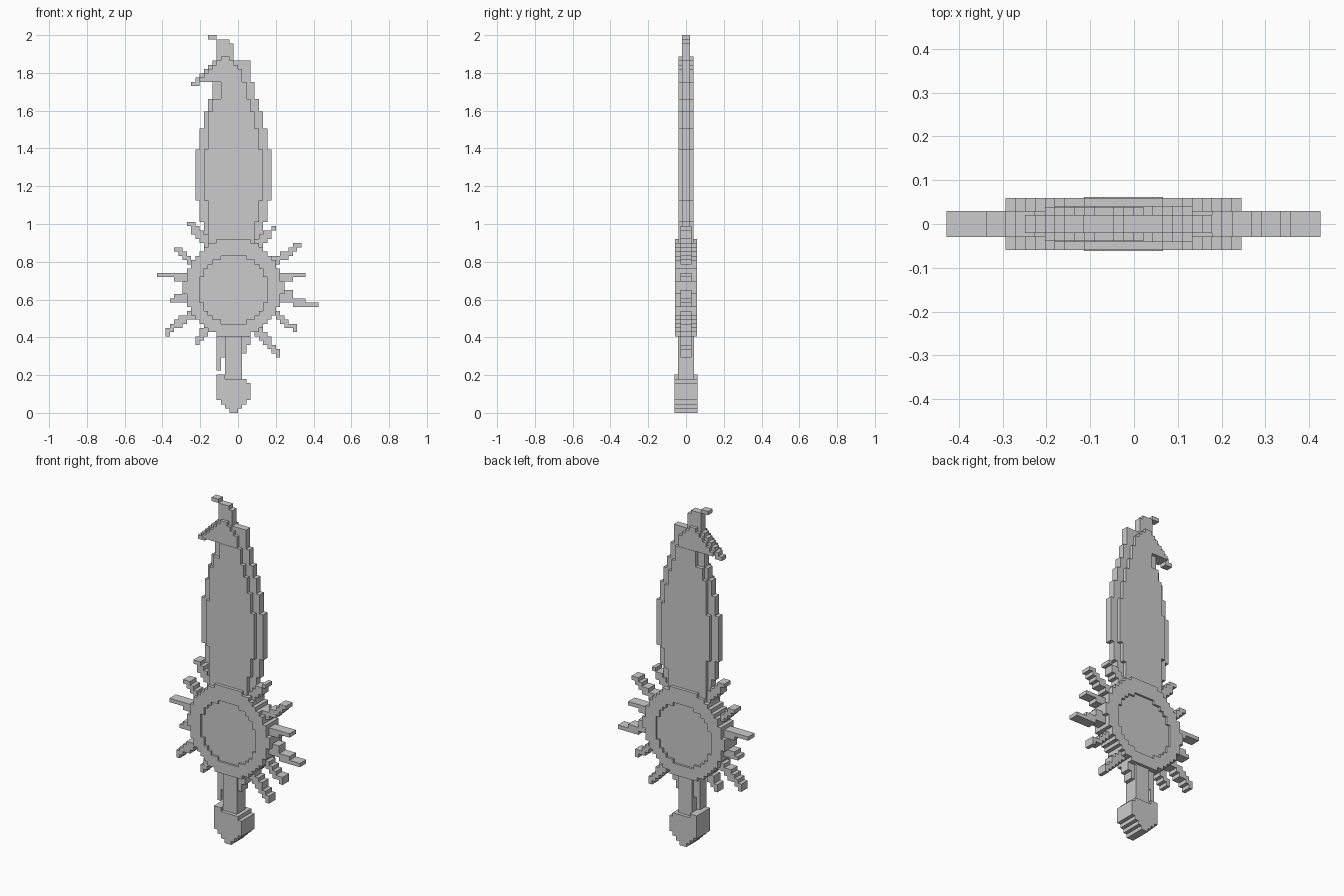
import bpy, bmesh, math
from mathutils import Vector

if "Cube" in bpy.data.objects:
    bpy.data.objects.remove(bpy.data.objects["Cube"])

U = 2 / 89          # block size
X0 = -0.0237        # x of the model's centre line
GUARD = Vector((X0, 29.5 * U))
FACE = Vector((X0, 29 * U))

mat = bpy.data.materials.new("light grey")
mat.diffuse_color = (0.6, 0.6, 0.6, 1)
mat.use_nodes = True
mat.node_tree.nodes["Principled BSDF"].inputs["Base Color"].default_value = mat.diffuse_color


def block_solid(name, cells, half_y):
    """Merge a set of (column, row) blocks into one flat solid."""
    bm = bmesh.new()
    cache = {}

    def v(i, y, k):
        key = (i, y, k)
        if key not in cache:
            cache[key] = bm.verts.new((X0 + i * U, y * half_y, k * U))
        return cache[key]

    for i, k in cells:
        a, b, c, d = (i, k), (i + 1, k), (i + 1, k + 1), (i, k + 1)
        bm.faces.new([v(p[0], -1, p[1]) for p in (a, b, c, d)])
        bm.faces.new([v(p[0], 1, p[1]) for p in (d, c, b, a)])
        for p, q, n in ((a, b, (i, k - 1)), (b, c, (i + 1, k)),
                        (c, d, (i, k + 1)), (d, a, (i - 1, k))):
            if n not in cells:
                bm.faces.new((v(p[0], -1, p[1]), v(p[0], 1, p[1]),
                              v(q[0], 1, q[1]), v(q[0], -1, q[1])))
    bmesh.ops.recalc_face_normals(bm, faces=bm.faces)
    me = bpy.data.meshes.new(name)
    bm.to_mesh(me)
    bm.free()
    me.materials.append(mat)
    ob = bpy.data.objects.new(name, me)
    bpy.context.collection.objects.link(ob)
    return ob


def bands(rows, top):
    """Blocks of stacked bands (bottom z, left x, right x)."""
    cells = set()
    for n, (z, xl, xr) in enumerate(rows):
        z2 = rows[n + 1][0] if n + 1 < len(rows) else top
        for k in range(round(z / U), round(z2 / U)):
            for i in range(round((xl - X0) / U), round((xr - X0) / U)):
                cells.add((i, k))
    return cells


def middle(i, k):
    return Vector((X0 + (i + 0.5) * U, (k + 0.5) * U))


def disc(centre, r):
    return {(i, k) for i in range(-14, 14) for k in range(15, 45)
            if (middle(i, k) - centre).length < r}


def spike(tip, base, w_base=0.025, w_tip=0.0135):
    """Blocks of a tapered ray from base to tip."""
    a, b = Vector(base), Vector(tip)
    d = b - a
    cells = set()
    for i in range(-22, 24):
        for k in range(8, 50):
            p = middle(i, k)
            t = max(0, min(1, (p - a).dot(d) / d.length_squared))
            if (p - a - d * t).length < w_base + (w_tip - w_base) * t:
                cells.add((i, k))
    return cells


# blade: thin cutting edge with hooked tip, and thicker core
edge = bands([(0.88, -.155, .11), (0.95, -.18, .132), (1.02, -.2, .155),
              (1.13, -.225, .178), (1.4, -.2, .155), (1.51, -.18, .132),
              (1.605, -.155, .11), (1.67, -.136, .087), (1.76, -.112, .066),
              (1.87, -.112, -.024), (1.955, -.112, -.046),
              (1.978, -.157, -.112)], 2.0)
edge |= bands([(1.735, -.248, -.203), (1.757, -.225, -.112),
               (1.78, -.203, -.112), (1.80, -.18, -.1),
               (1.825, -.158, -.1), (1.85, -.136, -.1)], 1.87)
block_solid("blade_edge", edge, 0.02)

core = bands([(0.88, -.158, .087), (1.02, -.158, .11), (1.13, -.18, .134),
              (1.4, -.158, .11), (1.51, -.158, .089), (1.605, -.136, .066),
              (1.67, -.091, .044)], 1.757)
block_solid("blade_core", core, 0.041)
tip_core = bands([(1.757, -.203, .021), (1.78, -.18, .021),
                  (1.80, -.158, .021), (1.825, -.136, 0),
                  (1.85, -.112, -.024), (1.87, -.091, -.046)], 1.89)
block_solid("hook_core", tip_core, 0.039)

# sun-shaped guard: raised ring and recessed face
face = disc(FACE, 0.18)
block_solid("guard_ring", disc(GUARD, 0.26) - face, 0.059)
block_solid("guard_face", face, 0.047)

# rays around the guard
rays = set()
for tip, base in [
        ((-.26, 1.005), (-.15, .88)), ((-.32, .865), (-.22, .77)),
        ((-.375, .425), (-.23, .54)), ((-.21, .38), (-.15, .47)),
        ((.19, .98), (.09, .87)), ((.32, .885), (.17, .78)),
        ((.30, .445), (.17, .55)), ((.21, .31), (.10, .45))]:
    rays |= spike(tip, base)
rays |= bands([(0.69, -.338, -.2), (0.72, -.428, -.2)], 0.742)
rays |= bands([(0.585, -.36, -.2), (0.607, -.338, -.2)], 0.63)
rays |= bands([(0.69, .2, .29), (0.72, .2, .36)], 0.742)
rays |= bands([(0.565, .29, .425), (0.585, .2, .36), (0.607, .2, .29)], 0.652)
# short rays hanging beside the grip
rays |= bands([(0.225, -.112, -.091), (0.30, -.112, -.068)], 0.43)
rays |= bands([(0.315, .02, .044), (0.36, .02, .066)], 0.43)
block_solid("guard_rays", rays, 0.03)

# grip and pommel
block_solid("grip", bands([(0.16, -.068, .021)], 0.43), 0.042)
block_solid("pommel", bands([(0, -.046, -.001), (.0225, -.068, .021),
                             (.045, -.091, .044), (.0675, -.112, .066),
                             (.16, -.112, .044), (.18, -.112, -.068)],
                            0.2025), 0.062)
